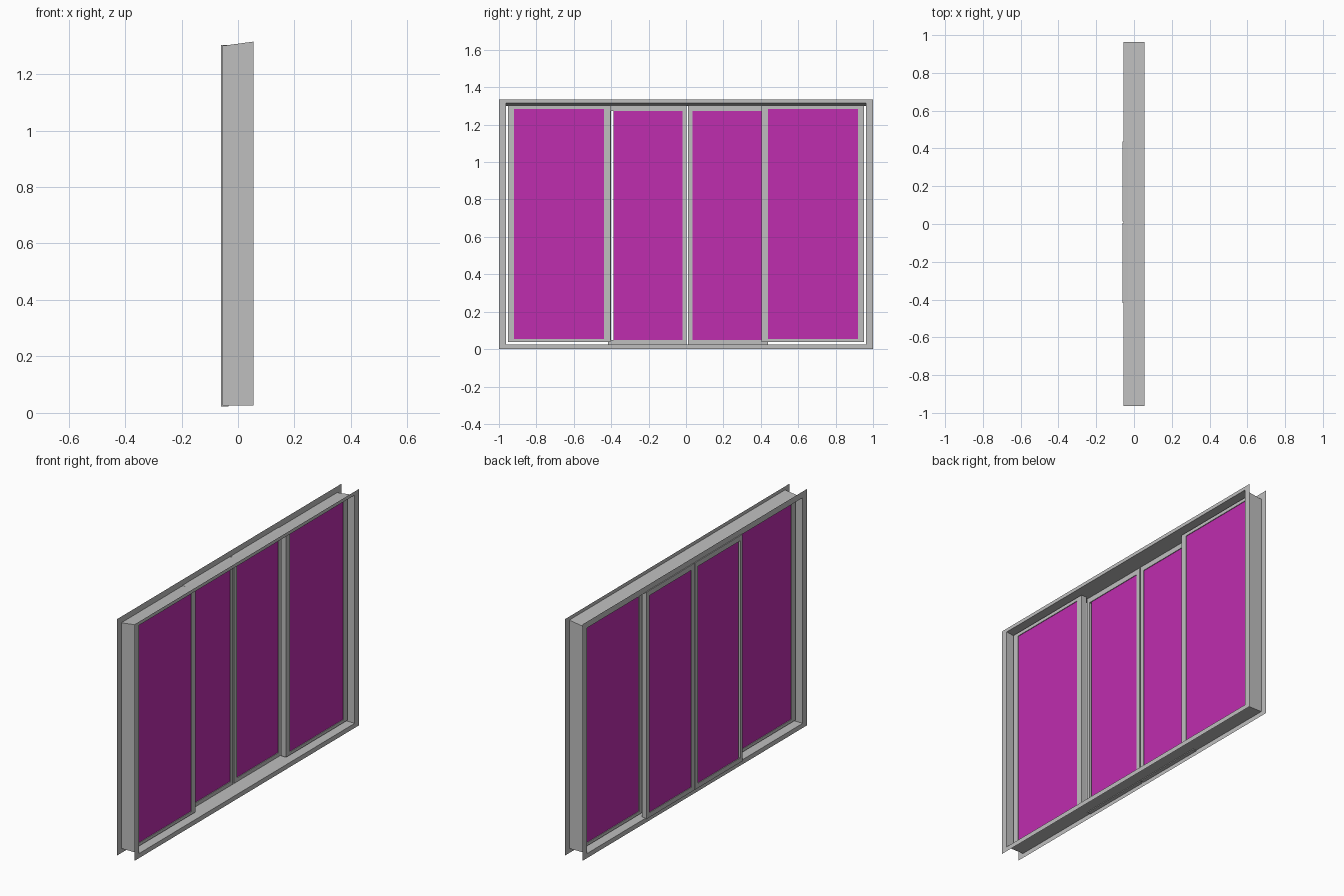
import bpy
import bmesh

cube = bpy.data.objects.get("Cube")
if cube:
    bpy.data.objects.remove(cube, do_unlink=True)


def make_material(name, color):
    mat = bpy.data.materials.new(name)
    mat.use_nodes = True
    mat.diffuse_color = color
    node = next(n for n in mat.node_tree.nodes if n.type == "BSDF_PRINCIPLED")
    node.inputs["Base Color"].default_value = color
    return mat


grey = make_material("frame grey", (0.52, 0.52, 0.52, 1))
magenta = make_material("pane magenta", (0.52, 0.026, 0.43, 1))


def loft(name, loops, mat, closed=False, caps=False):
    """Bridge rectangles given as (x, (y0, y1, z0, z1)) in order."""
    bm = bmesh.new()
    rings = []
    for x, (y0, y1, z0, z1) in loops:
        corners = ((y0, z0), (y1, z0), (y1, z1), (y0, z1))
        rings.append([bm.verts.new((x, y, z)) for y, z in corners])
    if caps:
        bm.faces.new(rings[0])
        bm.faces.new(rings[-1])
    following = rings[1:] + (rings[:1] if closed else [])
    for a, b in zip(rings, following):
        for i in range(4):
            j = (i + 1) % 4
            bm.faces.new((a[i], a[j], b[j], b[i]))
    bmesh.ops.recalc_face_normals(bm, faces=bm.faces)
    mesh = bpy.data.meshes.new(name)
    bm.to_mesh(mesh)
    bm.free()
    mesh.materials.append(mat)
    obj = bpy.data.objects.new(name, mesh)
    bpy.context.collection.objects.link(obj)
    return obj


def sash(name, x0, x1, outer, opening, pane, inset):
    """Rectangular sash frame with a slightly recessed pane."""
    loft(name + "_frame",
         [(x0, outer), (x1, outer), (x1, opening), (x0, opening)],
         grey, closed=True)
    loft(name + "_pane", [(x0 + inset, pane), (x1 - inset, pane)],
         magenta, caps=True)


# Sheet channel: flat flanges on both sides, with a head that slopes
DEPTH = 0.055
rim = (-1, 1, 0, 1.335)
loft("outer_channel",
     [(-DEPTH, rim), (-DEPTH, (-0.963, 0.963, 0.026, 1.30)),
      (DEPTH, (-0.963, 0.963, 0.026, 1.315)), (DEPTH, rim)], grey)

# Fixed outer sashes, one at each end
for side, y0, y1 in (("right", -0.953, -0.405), ("left", 0.405, 0.953)):
    hole = (y0 + 0.034, y1 - 0.034, 0.054, 1.284)
    sash(side + "_fixed_sash", -0.016, 0.017,
         (y0, y1, 0.037, 1.303), hole, hole, 0.004)

# Sliding middle sashes; one pane stops short of its outer stile
hole = (-0.40, -0.02, 0.048, 1.274)
sash("right_sliding_sash", -0.06, -0.033, (-0.418, 0.004, 0.022, 1.303),
     hole, (-0.388,) + hole[1:], 0.004)
hole = (0.036, 0.41, 0.048, 1.274)
sash("left_sliding_sash", -0.06, -0.033, (0.012, 0.438, 0.022, 1.303),
     hole, hole, 0.004)
